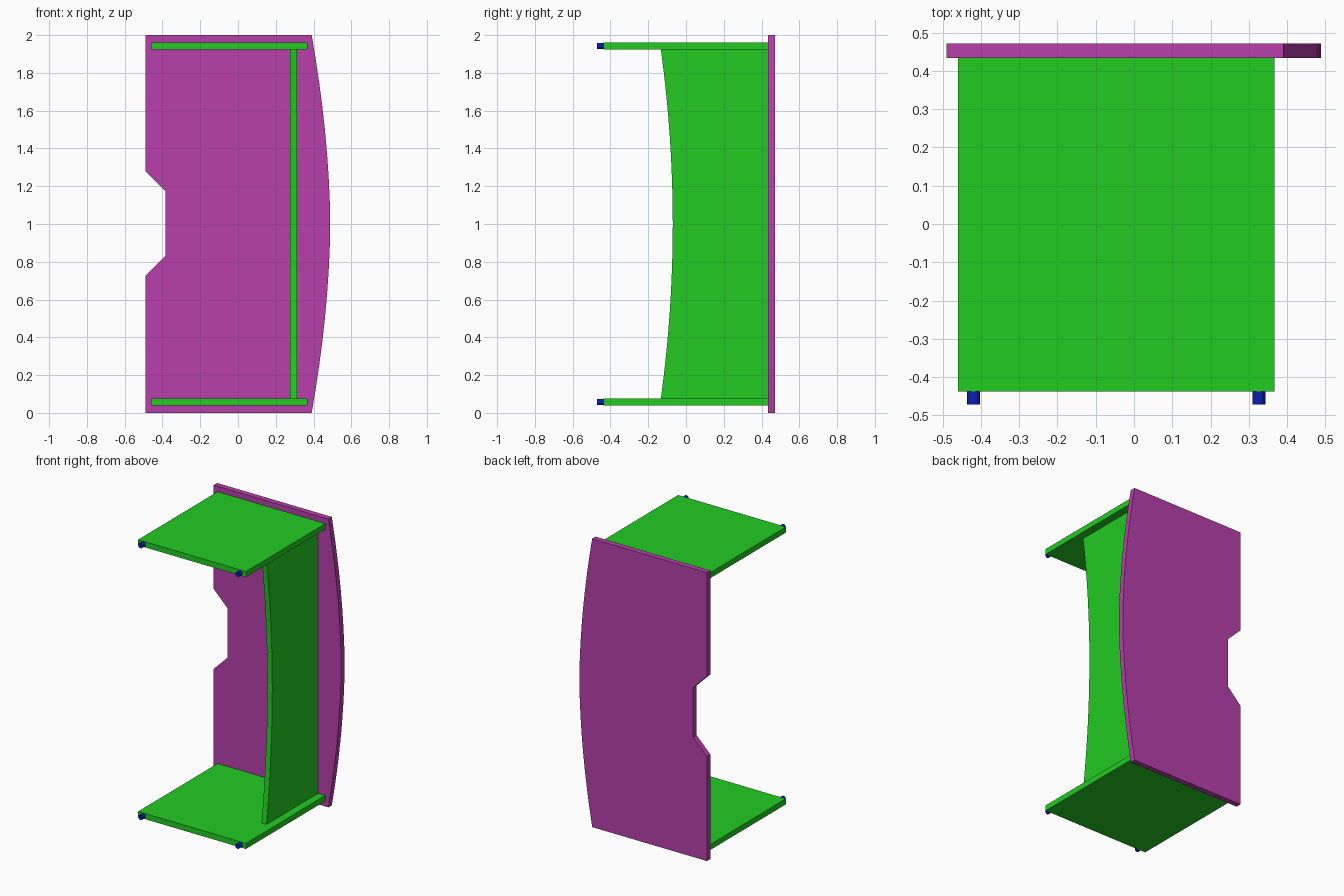
import bpy, bmesh
from mathutils import Matrix, Vector

cube = bpy.data.objects.get("Cube")
if cube:
    bpy.data.objects.remove(cube, do_unlink=True)


def material(name, colour):
    mat = bpy.data.materials.new(name)
    mat.use_nodes = True
    mat.diffuse_color = (*colour, 1)
    mat.node_tree.nodes["Principled BSDF"].inputs["Base Color"].default_value = (*colour, 1)
    return mat


green = material("green", (0.016, 0.604, 0.016))
purple = material("purple", (0.479, 0.051, 0.413))
blue = material("blue", (0.003, 0.013, 0.45))


def add_object(name, bm, mat):
    bmesh.ops.recalc_face_normals(bm, faces=bm.faces)
    mesh = bpy.data.meshes.new(name)
    bm.to_mesh(mesh)
    bm.free()
    mesh.materials.append(mat)
    obj = bpy.data.objects.new(name, mesh)
    bpy.context.collection.objects.link(obj)
    return obj


def extruded(name, outline, depth, mat):
    """Extrude a closed outline of 3D points along the depth vector."""
    bm = bmesh.new()
    face = bm.faces.new([bm.verts.new(p) for p in outline])
    ext = bmesh.ops.extrude_face_region(bm, geom=[face])
    moved = [v for v in ext["geom"] if isinstance(v, bmesh.types.BMVert)]
    bmesh.ops.translate(bm, verts=moved, vec=Vector(depth))
    return add_object(name, bm, mat)


def bow(z0, z1, end, middle, power, steps=16):
    """Points (offset, z) of an edge bowed from end to middle."""
    points = []
    for i in range(steps + 1):
        t = 2 * i / steps - 1
        points.append((middle + (end - middle) * abs(t) ** power,
                       z0 + (z1 - z0) * i / steps))
    return points


# Table top: bowed outer edge and a notch in the straight edge
notch = [(-0.49, 2), (-0.49, 1.28), (-0.385, 1.175),
         (-0.385, 0.83), (-0.49, 0.725), (-0.49, 0)]
top_outline = bow(0, 2, 0.39, 0.488, 1.8) + notch
extruded("table_top", [(x, 0.433, z) for x, z in top_outline], (0, 0.038, 0), purple)

# Modesty panel with a curved free edge
panel_edge = bow(0.077, 1.923, -0.133, -0.07, 2) + [(0.433, 1.923), (0.433, 0.077)]
extruded("modesty_panel", [(0.274, y, z) for y, z in panel_edge], (0.038, 0, 0), green)

# Side panels, each with two open tubular feet
for side, z in (("lower", 0.0575), ("upper", 1.9425)):
    corners = [(-0.46, -0.438), (0.367, -0.438), (0.367, 0.433), (-0.46, 0.433)]
    extruded(side + "_side_panel", [(x, y, z - 0.0195) for x, y in corners],
             (0, 0, 0.039), green)
    for end, x in (("right", -0.419), ("left", 0.326)):
        bm = bmesh.new()
        bmesh.ops.create_cone(bm, cap_ends=False, segments=12, radius1=0.017,
                              radius2=0.017, depth=0.033,
                              matrix=Matrix.Translation((x, -0.4545, z))
                              @ Matrix.Rotation(1.5708, 4, 'X'))
        add_object(f"{side}_{end}_foot", bm, blue)
